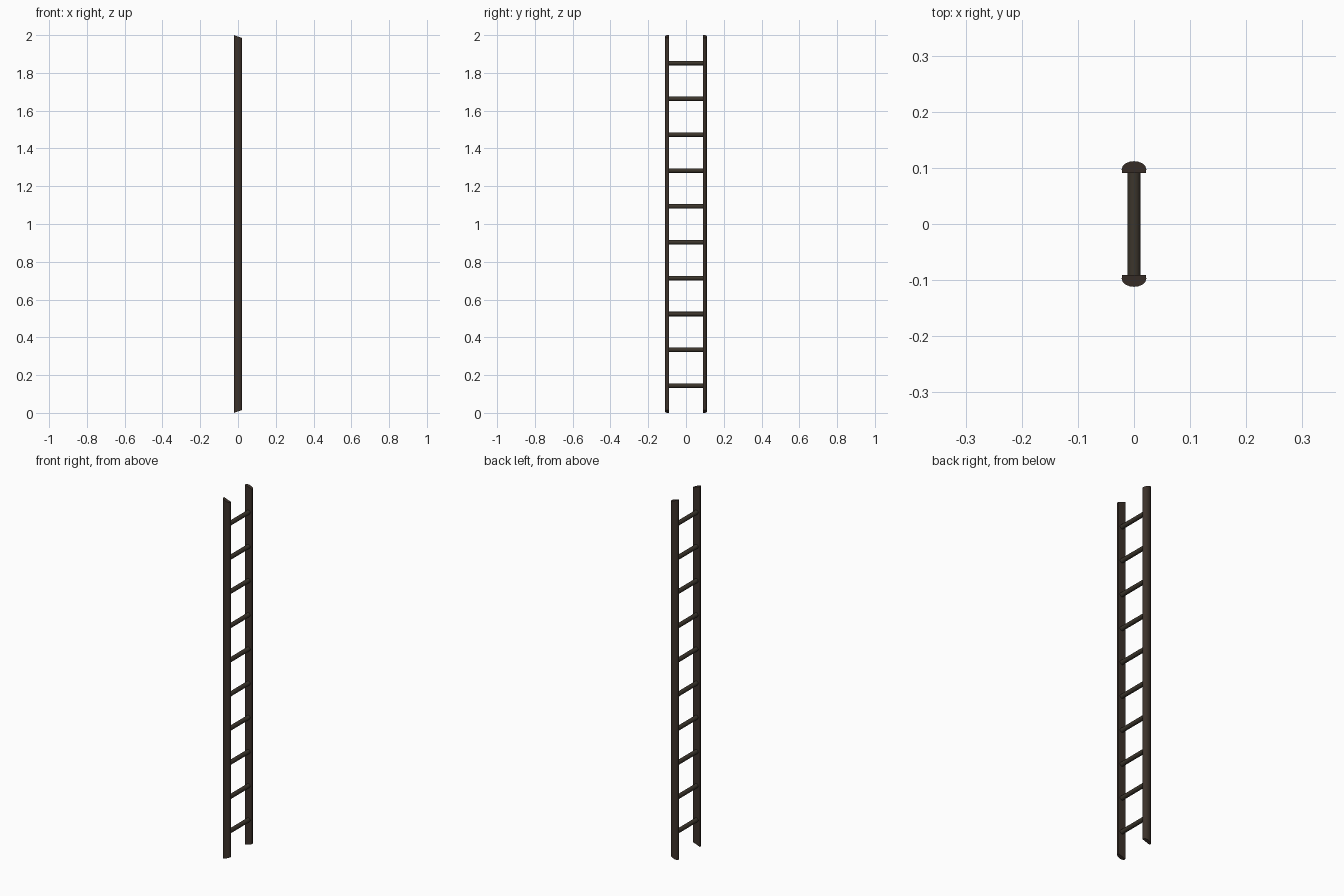
import bpy, bmesh, math

if "Cube" in bpy.data.objects:
    bpy.data.objects.remove(bpy.data.objects["Cube"])

def material(name, rgb):
    m = bpy.data.materials.new(name)
    m.diffuse_color = (*rgb, 1)
    m.use_nodes = True
    m.node_tree.nodes["Principled BSDF"].inputs["Base Color"].default_value = m.diffuse_color
    return m

rail_wood = material("dark brown wood", (0.045, 0.031, 0.023))
rung_wood = material("olive brown wood", (0.045, 0.036, 0.025))

HALF_W, INNER, SHOULDER, OUTER = 0.022, 0.091, 0.097, 0.112
SLANT = 0.015

def smooth(ob):
    bpy.ops.object.select_all(action='DESELECT')
    ob.select_set(True)
    bpy.context.view_layer.objects.active = ob
    bpy.ops.object.shade_smooth_by_angle(angle=math.radians(35))

def make_rail(name, side):
    # half-round profile, flat face towards the rungs, ends cut at a slant
    profile = [(-HALF_W + 0.001, INNER), (HALF_W - 0.001, INNER)]
    for i in range(9):
        a = math.pi * i / 8
        profile.append((HALF_W * math.cos(a), SHOULDER + (OUTER - SHOULDER) * math.sin(a)))
    bm = bmesh.new()
    rings = []
    for top in (False, True):
        ring = []
        for x, y in profile:
            cut = SLANT * (x + HALF_W) / (2 * HALF_W)
            ring.append(bm.verts.new((x, side * y, 2 - cut if top else cut)))
        rings.append(ring)
    n = len(profile)
    for i in range(n):
        j = (i + 1) % n
        bm.faces.new((rings[0][i], rings[0][j], rings[1][j], rings[1][i]))
    for ring in rings:
        bm.faces.new(ring)
    bmesh.ops.recalc_face_normals(bm, faces=bm.faces)
    me = bpy.data.meshes.new(name)
    bm.to_mesh(me)
    bm.free()
    me.materials.append(rail_wood)
    ob = bpy.data.objects.new(name, me)
    bpy.context.collection.objects.link(ob)
    smooth(ob)

# side rails
make_rail("front_rail", -1)
make_rail("back_rail", 1)

# ten round rungs, ends sunk slightly into the rails
for i in range(10):
    bpy.ops.mesh.primitive_cylinder_add(vertices=12, radius=0.012, depth=2 * INNER + 0.004,
                                        location=(0, 0, 0.144 + 0.1898 * i),
                                        rotation=(math.pi / 2, 0, 0))
    rung = bpy.context.object
    rung.name = f"rung_{i + 1}"
    rung.data.materials.append(rung_wood)
    smooth(rung)
